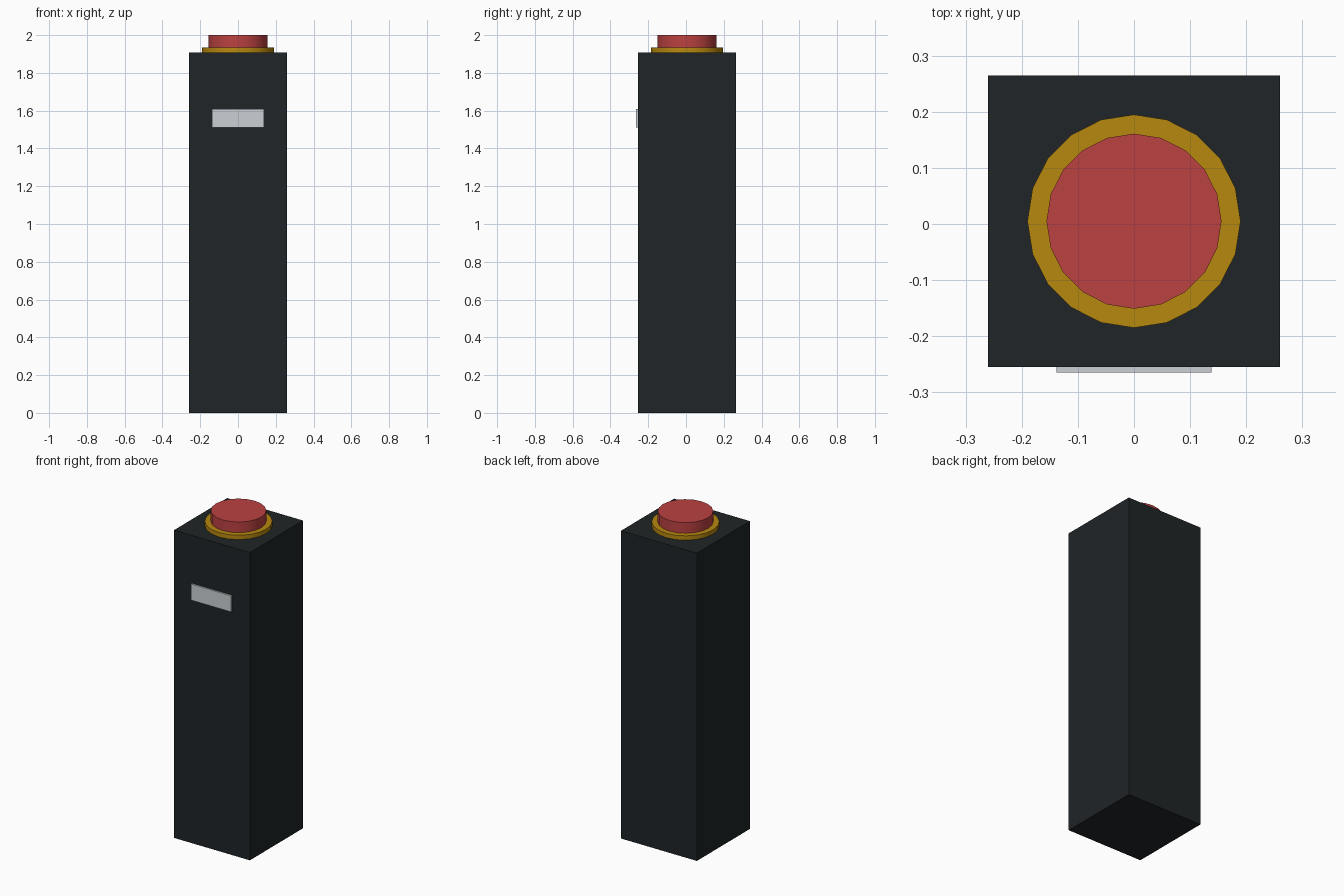
import bpy
import math

if "Cube" in bpy.data.objects:
    bpy.data.objects.remove(bpy.data.objects["Cube"])

CY = 0.005   # pillar axis, offset by the thickness of the front label


def paint(obj, name, rgb):
    mat = bpy.data.materials.get(name) or bpy.data.materials.new(name)
    mat.diffuse_color = (*rgb, 1)
    mat.use_nodes = True
    mat.node_tree.nodes["Principled BSDF"].inputs["Base Color"].default_value = mat.diffuse_color
    obj.data.materials.append(mat)


def box(name, lo, hi, mat, rgb):
    centre = [(a + b) / 2 for a, b in zip(lo, hi)]
    bpy.ops.mesh.primitive_cube_add(size=1, location=centre)
    obj = bpy.context.object
    obj.name = name
    obj.scale = [b - a for a, b in zip(lo, hi)]
    bpy.ops.object.transform_apply(location=False, rotation=False, scale=True)
    paint(obj, mat, rgb)


def disc(name, radius, z0, z1, mat, rgb):
    bpy.ops.mesh.primitive_cylinder_add(vertices=20, radius=radius, depth=z1 - z0,
                                        location=(0, CY, (z0 + z1) / 2))
    obj = bpy.context.object
    obj.name = name
    bpy.ops.object.shade_smooth_by_angle(angle=math.radians(30))
    paint(obj, mat, rgb)


# Pillar
box("pedestal", (-0.26, CY - 0.26, 0), (0.26, CY + 0.26, 1.907), "dark", (0.014, 0.018, 0.02))

# Front label plate
box("label_plate", (-0.138, -0.265, 1.51), (0.138, -0.255, 1.61), "light_grey", (0.6, 0.63, 0.66))

# Yellow collar and red push button
disc("button_collar", 0.19, 1.907, 1.934, "yellow", (0.48, 0.25, 0.005))
disc("push_button", 0.156, 1.934, 2.0, "red", (0.5, 0.053, 0.053))
